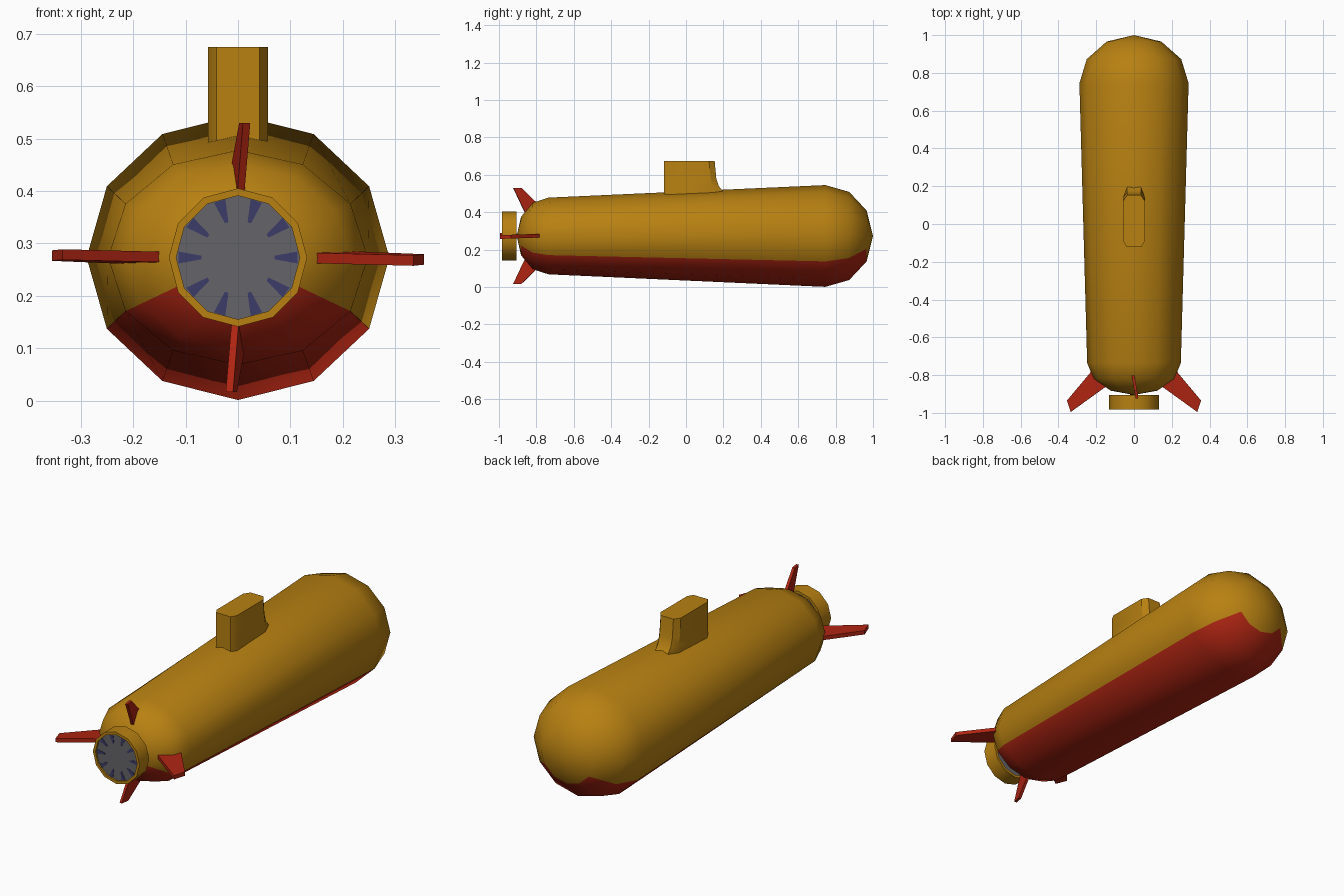
import bpy, bmesh
from math import sin, cos, pi, radians
from mathutils import Matrix, Vector

if "Cube" in bpy.data.objects:
    bpy.data.objects.remove(bpy.data.objects["Cube"])

CZ = 0.273   # height of the hull axis


def material(name, rgb):
    m = bpy.data.materials.new(name)
    m.diffuse_color = (*rgb, 1)
    m.use_nodes = True
    m.node_tree.nodes["Principled BSDF"].inputs["Base Color"].default_value = m.diffuse_color
    return m


YELLOW = material("ochre_yellow", (0.48, 0.22, 0.006))
RED = material("keel_red", (0.42, 0.018, 0.006))
GREY = material("propeller_grey", (0.13, 0.127, 0.14))
BLUE = material("blade_blue", (0.045, 0.045, 0.14))


def finish(name, bm, mats, smooth=None):
    bmesh.ops.recalc_face_normals(bm, faces=bm.faces)
    me = bpy.data.meshes.new(name)
    bm.to_mesh(me)
    bm.free()
    for m in mats:
        me.materials.append(m)
    ob = bpy.data.objects.new(name, me)
    bpy.context.collection.objects.link(ob)
    if smooth:
        bpy.context.view_layer.objects.active = ob
        ob.select_set(True)
        bpy.ops.object.shade_smooth_by_angle(angle=radians(smooth))
        ob.select_set(False)
    return ob


def loft(bm, rings, closed=False):
    """Skin a list of point rings; returns rows of faces and rings of verts."""
    vs = [[bm.verts.new(p) for p in r] for r in rings]
    n = len(vs[0])
    rows = []
    pairs = list(zip(vs, vs[1:])) + ([(vs[-1], vs[0])] if closed else [])
    for a, b in pairs:
        rows.append([bm.faces.new((a[i], a[(i + 1) % n], b[(i + 1) % n], b[i])) for i in range(n)])
    return rows, vs


def ring(y, rx, rz, n=12):
    return [(rx * sin(2 * pi * i / n), y, CZ - rz * cos(2 * pi * i / n)) for i in range(n)]


# Hull: tapered 12-sided body with domed nose and stern, lower four sides red
bm = bmesh.new()
rings = []
for a in (60, 30, 0):
    c, s = cos(radians(a)), sin(radians(a))
    rings.append(ring(-0.735 - 0.17 * s, 0.248 * c, 0.205 * c))
for a in (0, 30, 60):
    c, s = cos(radians(a)), sin(radians(a))
    rings.append(ring(0.745 + 0.255 * s, 0.289 * c, 0.272 * c))
rows, vs = loft(bm, rings)
for row in rows:
    for i in (0, 1, 10, 11):
        row[i].material_index = 1
for y, r in ((-0.905, vs[0]), (1.0, vs[-1])):
    tip = bm.verts.new((0, y, CZ))
    for i in range(12):
        bm.faces.new((r[i], r[(i + 1) % 12], tip))
finish("hull", bm, [YELLOW, RED], 40)

# Sail: chamfered tower with a flared front foot
bm = bmesh.new()
half = []
rings = []
for z, yf in ((0.48, 0.2), (0.515, 0.195), (0.54, 0.175), (0.58, 0.162), (0.675, 0.153)):
    half = [(0.036, yf), (0.057, min(yf - 0.03, 0.14)), (0.057, -0.09), (0.041, -0.118)]
    rings.append([(x, y, z) for x, y in half] + [(-x, y, z) for x, y in reversed(half)])
rows, vs = loft(bm, rings)
bm.faces.new(vs[0])
bm.faces.new(vs[-1])
finish("sail", bm, [YELLOW], 30)

# Propeller duct: closed ring with a square section
bm = bmesh.new()
loft(bm, [ring(y, r, r) for y, r in ((-0.983, 0.132), (-0.905, 0.132), (-0.905, 0.118), (-0.983, 0.118))], True)
finish("propeller_duct", bm, [YELLOW], 40)

# Propeller disc filling the duct
bm = bmesh.new()
rows, vs = loft(bm, [ring(y, 0.119, 0.119, 24) for y in (-0.974, -0.925)])
bm.faces.new(vs[0])
bm.faces.new(vs[-1])
finish("propeller_disc", bm, [GREY])

# Slim blue blade streaks on the disc
bm = bmesh.new()
for k in range(10):
    a = radians(36 * k + 18)
    pts = []
    for r, d in ((0.07, -0.05), (0.07, 0.05), (0.114, 0.1), (0.114, -0.1)):
        pts.append((r * sin(a + d), r * cos(a + d) + CZ))
    rows, vs = loft(bm, [[(x, y, z) for x, z in pts] for y in (-0.976, -0.972)])
    bm.faces.new(vs[0])
    bm.faces.new(vs[-1])
finish("propeller_blades", bm, [BLUE])


def fin(name, profile, thick, angle, twist):
    """profile is (distance from axis, y); fin points up, then is rolled around y."""
    bm = bmesh.new()
    rows, vs = loft(bm, [[(t, y, r) for r, y in profile] for t in (-thick / 2, thick / 2)])
    bm.faces.new(vs[0])
    bm.faces.new(vs[-1])
    pivot = Vector((0, -0.83, 0))
    m = Matrix.Translation((0, 0, CZ)) @ Matrix.Rotation(radians(angle), 4, 'Y')
    m = m @ Matrix.Translation(pivot) @ Matrix.Rotation(radians(twist), 4, 'Z') @ Matrix.Translation(-pivot)
    bm.transform(m)
    finish(name, bm, [RED])


# Tail fins: two wide horizontal planes, two short rudders set at an angle
plane = [(0.12, -0.84), (0.20, -0.75), (0.355, -0.935), (0.335, -0.995)]
rudder = [(0.09, -0.845), (0.165, -0.785), (0.257, -0.882), (0.257, -0.925)]
fin("right_plane", plane, 0.02, 90, 2)
fin("left_plane", plane, 0.02, -90, 2)
fin("upper_rudder", rudder, 0.014, 0, 10)
fin("lower_rudder", rudder, 0.014, 180, 10)
